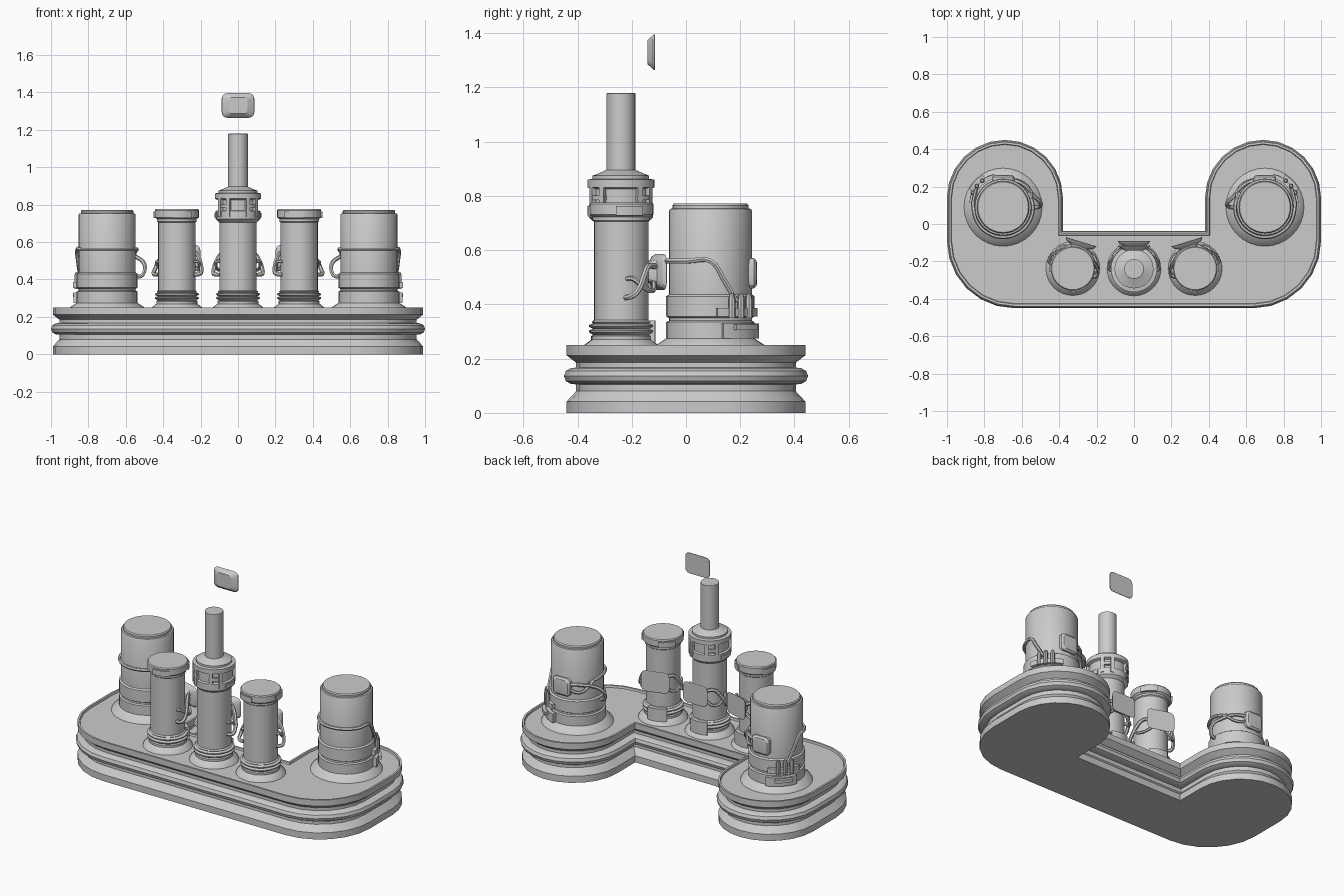
import bpy, bmesh
from math import sin, cos, radians, pi
from mathutils import Vector

if "Cube" in bpy.data.objects:
    bpy.data.objects.remove(bpy.data.objects["Cube"])


def finish(name, bm, angle=32):
    bmesh.ops.recalc_face_normals(bm, faces=bm.faces)
    me = bpy.data.meshes.new(name)
    bm.to_mesh(me)
    bm.free()
    ob = bpy.data.objects.new(name, me)
    bpy.context.collection.objects.link(ob)
    bpy.ops.object.select_all(action='DESELECT')
    ob.select_set(True)
    bpy.context.view_layer.objects.active = ob
    bpy.ops.object.shade_smooth_by_angle(angle=radians(angle))
    return ob


def skin(name, loops, angle=32):
    """Join closed loops of equal length and cap both ends."""
    bm = bmesh.new()
    rings = [[bm.verts.new(p) for p in loop] for loop in loops]
    n = len(rings[0])
    for a, b in zip(rings, rings[1:]):
        for i in range(n):
            j = (i + 1) % n
            bm.faces.new((a[i], a[j], b[j], b[i]))
    bm.faces.new(rings[0][::-1])
    bm.faces.new(rings[-1])
    return finish(name, bm, angle)


def polar(c, s, deg, r, z):
    """Point around an upright axis; s = -1 mirrors the angle in x."""
    a = radians(deg)
    return Vector((c[0] + s * r * cos(a), c[1] + r * sin(a), z))


def lathe(name, c, profile, n=32):
    return skin(name, [[polar(c, 1, 360 * i / n, r, z) for i in range(n)] for r, z in profile])


def arc_block(name, c, s, a0, a1, r0, r1, z0, z1):
    n = max(2, int((a1 - a0) / 10))
    loops = []
    for i in range(n + 1):
        a = a0 + (a1 - a0) * i / n
        loops.append([polar(c, s, a, r, z) for r, z in ((r0, z0), (r1, z0), (r1, z1), (r0, z1))])
    return skin(name, loops)


def cable(name, c, s, path, rad):
    """Tube through (angle, radius, z) points around a column."""
    cu = bpy.data.curves.new(name, 'CURVE')
    cu.dimensions = '3D'
    cu.bevel_depth, cu.bevel_resolution, cu.use_fill_caps = rad, 1, True
    cu.resolution_u = 4
    sp = cu.splines.new('BEZIER')
    sp.bezier_points.add(len(path) - 1)
    for bp, p in zip(sp.bezier_points, path):
        bp.co = polar(c, s, *p)
        bp.handle_left_type = bp.handle_right_type = 'AUTO'
    ob = bpy.data.objects.new(name, cu)
    bpy.context.collection.objects.link(ob)
    bpy.ops.object.select_all(action='DESELECT')
    ob.select_set(True)
    bpy.context.view_layer.objects.active = ob
    bpy.ops.object.convert(target='MESH')
    bpy.ops.object.shade_smooth_by_angle(angle=radians(50))


def panel(name, c, s, deg, z, steps):
    """Rounded plate facing outward; steps = (radius, half width, half height)."""
    a = radians(deg)
    out = Vector((s * cos(a), sin(a), 0))
    side = Vector((-out.y, out.x, 0))
    loops = []
    for r, w, h in steps:
        k, loop = min(w, h) * 0.45, []
        for q, (sx, sz) in enumerate(((1, 1), (-1, 1), (-1, -1), (1, -1))):
            for i in range(4):
                t = pi / 2 * (q + i / 3)
                u, v = sx * (w - k) + k * cos(t), sz * (h - k) + k * sin(t)
                loop.append(Vector((c[0], c[1], z)) + out * r + side * u + Vector((0, 0, v)))
        loops.append(loop)
    skin(name, loops, 20)


# U-shaped base: outline swept through a stepped profile
half = [Vector((0.64 + 0.35 * cos(radians(a)), -0.09 + 0.35 * sin(radians(a)))) for a in range(-90, 1, 15)]
half += [Vector((0.69 + 0.3 * cos(radians(a)), 0.14 + 0.3 * sin(radians(a)))) for a in range(0, 181, 15)]
half.append(Vector((0.39, -0.047)))
outline = half + [Vector((-p.x, p.y)) for p in reversed(half)]


def offset(d, z):
    pts, n = [], len(outline)
    for i, p in enumerate(outline):
        e1 = (p - outline[i - 1]).normalized()
        e2 = (outline[(i + 1) % n] - p).normalized()
        n1, n2 = Vector((e1.y, -e1.x)), Vector((e2.y, -e2.x))
        q = p + (n1 + n2) * d / (1 + n1.dot(n2))
        pts.append((q.x, q.y, z))
    return pts


base_profile = [(0, 0), (0, .042), (-.035, .08), (-.035, .105), (-.015, .107), (.003, .117), (.01, .136),
                (.003, .155), (-.015, .165), (-.035, .167), (-.035, .185), (0, .212), (0, .25),
                (-.012, .25), (-.015, .238)]
skin("base", [offset(d, z) for d, z in base_profile])

# Large drums on the two lobes
drum = [(.21, .236), (.203, .248), (.17, .27), (.163, .275), (.163, .335), (.153, .34), (.153, .35), (.163, .356),
        (.163, .43), (.153, .437), (.153, .745), (.149, .752), (.14, .754), (.14, .765), (.135, .772)]
for s in (1, -1):
    c = (s * 0.70, 0.09)
    lathe("large_drum", c, drum)
    # socket cluster with three plugs on the outer rear
    arc_block("socket_lower", c, s, 15, 75, .15, .185, .275, .33)
    arc_block("socket_upper", c, s, 8, 72, .15, .183, .355, .386)
    arc_block("socket_foot", c, s, 28, 58, .15, .205, .305, .325)
    for a in (26, 39, 52):
        p = polar(c, s, a, .18, 0)
        lathe("plug", p, [(.013, .35), (.013, .42), (.007, .44)], 8)
    cable("drum_wrap_cable", c, s, [(150, .158, .54), (180, .16, .56)] +
          [(a, .16, .56) for a in range(210, 361, 30)] + [(378, .163, .49), (394, .172, .41)], .01)
    # rear box and its side cables
    panel("drum_box", c, s, 90, .515, [(.14, .06, .056), (.16, .06, .056), (.17, .05, .046), (.172, .036, .034)])
    cable("drum_cable", c, s, [(108, .158, .535), (135, .165, .535), (160, .175, .515), (172, .2, .485),
                               (178, .2, .445), (180, .185, .42), (182, .15, .415)], .011)
    cable("drum_cable", c, s, [(108, .158, .5), (130, .17, .49), (150, .168, .53), (165, .155, .555)], .009)

# Three slim columns; the middle one carries the tower
foot = [(.145, .236), (.14, .247), (.116, .265), (.11, .27), (.11, .283), (.103, .288), (.118, .298), (.118, .304),
        (.103, .31), (.118, .318), (.118, .324), (.103, .33), (.108, .335), (.1, .342), (.1, .705)]
cap = [(.106, .71), (.106, .722), (.118, .732), (.118, .77), (.113, .776)]
collar = [(.106, .71), (.119, .722), (.119, .765), (.108, .77), (.108, .825), (.124, .832), (.124, .86),
          (.104, .863), (.104, .875), (.09, .88), (.053, .896), (.053, 1.178), (.05, 1.18)]
plate = [(.085, .035, .03), (.122, .05, .045), (.135, .078, .058), (.148, .086, .066), (.15, .083, .063)]


def column_details(c, s, facing):
    panel("rear_plate", c, s, facing, .52, plate)
    arc_block("foot_clip", c, s, facing - 28, facing + 28, .09, .126, .26, .34)
    for d in (1, -1):
        cable("side_cable", c, s, [(facing + d * a, r, z) for a, r, z in
              ((22, .125, .54), (48, .115, .54), (66, .125, .5), (80, .133, .45), (90, .13, .43), (98, .1, .425))], .011)
        cable("side_cable_upper", c, s, [(facing + d * a, r, z) for a, r, z in
              ((22, .12, .48), (45, .13, .45), (68, .125, .465), (85, .115, .495), (96, .095, .495))], .009)


for s in (1, -1):
    c = (s * 0.34, -0.24)
    c = (s * 0.327, -0.238)
    lathe("side_column", c, foot + cap)
    column_details(c, s, 107)
    for a in (255, 15, 135):
        arc_block("cap_clip", c, s, a - 24, a + 24, .1, .125, .728, .762)

c = (0, -0.24)
lathe("tower_column", c, foot + collar)
column_details(c, 1, 90)

# Tower collar clamps and buckles
for s in (1, -1):
    for a in (-50, 50):
        arc_block("collar_buckle", c, s, a - 20, a + 20, .1, .122, .785, .802)
        for d in (-14, 14):
            arc_block("buckle_strap", c, s, a + d - 5, a + d + 5, .1, .124, .735, .835)
    arc_block("collar_clip", c, s, -22, 22, .1, .125, .73, .755)

# Floating plate above the tower, wide flat side to the rear
panel("floating_plate", c, 1, 90, 1.33, [(.098, .05, .044), (.102, .056, .048), (.118, .085, .062),
                                         (.123, .087, .066), (.125, .085, .065)])
